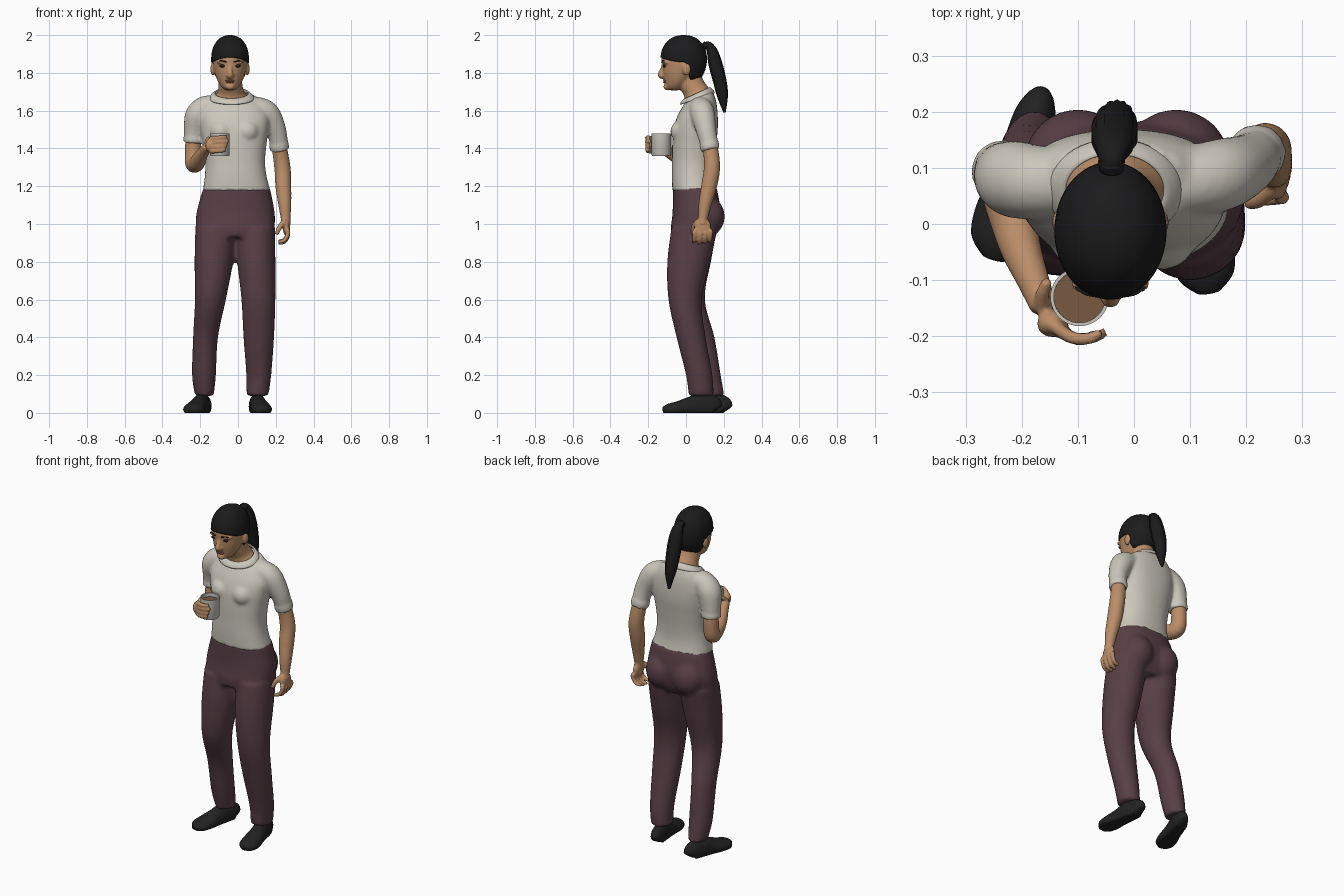
import bpy, bmesh, math
from mathutils import Matrix, Vector

default_cube = bpy.data.objects.get("Cube")
if default_cube:
    bpy.data.objects.remove(default_cube, do_unlink=True)


def material(name, colour):
    mat = bpy.data.materials.new(name)
    mat.use_nodes = True
    mat.diffuse_color = (*colour, 1)
    shader = next(n for n in mat.node_tree.nodes if n.type == 'BSDF_PRINCIPLED')
    shader.inputs["Base Color"].default_value = (*colour, 1)
    shader.inputs["Roughness"].default_value = 0.8
    return mat


SKIN = material("warm skin", (.50, .27, .14))
LIPS = material("lip brown", (.33, .14, .085))
SHIRT = material("off white cloth", (.60, .57, .50))
TROUSERS = material("plum cloth", (.098, .05, .062))
HAIR = material("black hair", (.011, .011, .012))
SHOE = material("black leather", (.016, .016, .017))
MUG = material("grey white ceramic", (.58, .56, .51))
COFFEE = material("coffee brown", (.19, .10, .055))
EYE = material("dark eye", (.02, .014, .012))


def spline(keys, steps):
    """Smoothly interpolate a list of equal-length tuples."""
    pts = [keys[0]] + list(keys) + [keys[-1]]
    out = []
    for a, b, c, d in zip(pts, pts[1:], pts[2:], pts[3:]):
        for i in range(steps):
            t = i / steps
            out.append([q + .5 * t * (r - p + t * (2*p - 5*q + 4*r - s + t * (3*(q - r) + s - p)))
                        for p, q, r, s in zip(a, b, c, d)])
    return out + [list(keys[-1])]


def skin_rings(bm, rings, caps=(True, True)):
    """Bridge rings of points into one shell."""
    rows = [[bm.verts.new(p) for p in ring] for ring in rings]
    for low, high in zip(rows, rows[1:]):
        for i in range(len(low)):
            j = (i + 1) % len(low)
            bm.faces.new((low[i], low[j], high[j], high[i]))
    for row, wanted in zip((rows[0], rows[-1]), caps):
        if wanted:
            bm.faces.new(row)


def angles(count):
    return [math.tau * i / count for i in range(count)]


def power(value, p):
    return math.copysign(abs(value) ** (2 / p), value)


def loft(bm, keys, p=2, steps=5, seg=40):
    """Stack level sections (z, x, y, half width, half depth, tilt)."""
    rings = []
    for z, x, y, rx, ry, tilt in spline(keys, steps):
        ring = []
        for a in angles(seg):
            dy = ry * power(math.sin(a), p)
            ring.append((x + rx * power(math.cos(a), p), y + dy, z + tilt * dy))
        rings.append(ring)
    skin_rings(bm, rings)


def tube(bm, keys, ref=(1, 0, 0), steps=5, seg=20, ridge=0):
    """Sweep sections (x, y, z, radius[, second radius]) along a path."""
    keys = [k if len(k) == 5 else (*k, k[3]) for k in keys]
    path = spline(keys, steps)
    centres = [Vector(k[:3]) for k in path]
    rings = []
    for i, k in enumerate(path):
        tangent = centres[min(i + 1, len(path) - 1)] - centres[max(i - 1, 0)]
        side = tangent.cross(Vector(ref)).normalized()
        up = side.cross(tangent).normalized()
        rings.append([centres[i] + (side * math.cos(a) * k[3] + up * math.sin(a) * k[4])
                      * (1 + ridge * (-1) ** j) for j, a in enumerate(angles(seg))])
    skin_rings(bm, rings)


def blob(bm, centre, radii):
    bmesh.ops.create_uvsphere(bm, u_segments=24, v_segments=16, radius=1,
                              matrix=Matrix.Translation(centre) @ Matrix.Diagonal((*radii, 1)))


def finish(name, bm, mat, voxel=0, relax=4):
    """Turn the shells into an object, fused and relaxed when voxel is set."""
    bmesh.ops.recalc_face_normals(bm, faces=bm.faces)
    mesh = bpy.data.meshes.new(name)
    bm.to_mesh(mesh)
    bm.free()
    mesh.materials.append(mat)
    obj = bpy.data.objects.new(name, mesh)
    bpy.context.collection.objects.link(obj)
    for face in mesh.polygons:
        face.use_smooth = True
    if voxel:
        fuse = obj.modifiers.new("fuse", 'REMESH')
        fuse.mode, fuse.voxel_size, fuse.use_smooth_shade = 'VOXEL', voxel, True
        soft = obj.modifiers.new("soften", 'SMOOTH')
        soft.factor, soft.iterations = .5, relax
    return obj


HX = -.042  # head centre line

# Trousers: hips, seat and two legs
bm = bmesh.new()
loft(bm, [(.93, -.015, .035, .195, .11, 0), (.98, -.015, .045, .208, .125, 0), (1.05, -.013, .055, .208, .127, 0),
          (1.13, -.01, .053, .192, .122, 0), (1.195, -.007, .045, .175, .115, .05)], p=2.3)
for x in (-.1, .075):
    blob(bm, (x, .105, 1.04), (.098, .1, .11))
loft(bm, [(.09, -.178, .14, .05, .064, 0), (.2, -.18, .115, .063, .069, 0), (.4, -.172, .075, .066, .076, 0),
          (.6, -.146, .01, .082, .09, 0), (.8, -.128, .02, .102, .112, 0), (.98, -.118, .045, .108, .122, 0)])
loft(bm, [(.09, .103, .08, .058, .066, 0), (.2, .11, .07, .066, .07, 0), (.4, .11, .027, .081, .077, 0),
          (.6, .108, -.005, .09, .088, 0), (.8, .097, .015, .101, .114, 0), (.98, .09, .045, .106, .122, 0)])
finish("trousers", bm, TROUSERS, .011)

# Shoes: swept from heel to toe, flattened on the ground
for name, heel, toe in (("right_shoe", (-.17, .215), (-.25, -.06)), ("left_shoe", (.09, .16), (.133, -.12))):
    bm = bmesh.new()
    keys = []
    for t, width, height in ((0, .02, .045), (.06, .036, .09), (.3, .042, .105), (.5, .046, .085),
                             (.72, .056, .062), (.9, .05, .048), (1, .022, .03)):
        x, y = (h + (e - h) * t for h, e in zip(heel, toe))
        keys.append((x, y, height * .35, width, height * .65))
    tube(bm, keys, ref=(0, 0, 1), seg=28)
    for v in bm.verts:
        v.co.z = max(v.co.z, 0)
    finish(name, bm, SHOE)

# Shirt: torso, bust, sleeves with cuffs
bm = bmesh.new()
loft(bm, [(1.175, -.007, .045, .179, .117, 0), (1.25, -.012, .037, .164, .112, 0), (1.33, -.015, .038, .158, .112, 0),
          (1.42, -.017, .043, .168, .116, 0), (1.5, -.018, .05, .18, .118, 0), (1.57, -.02, .06, .185, .108, .05),
          (1.63, -.024, .068, .16, .092, .2), (1.672, -.03, .068, .122, .074, .4)], p=2.3)
for x in (-.09, .05):
    blob(bm, (x, -.02, 1.49), (.062, .062, .062))
right_sleeve = [(-.12, .075, 1.62, .06), (-.175, .075, 1.612, .066), (-.213, .08, 1.57, .069),
                (-.23, .09, 1.5, .057), (-.235, .095, 1.43, .05)]
left_sleeve = [(.06, .075, 1.615, .06), (.12, .08, 1.605, .064), (.163, .09, 1.575, .064),
               (.204, .108, 1.49, .053), (.222, .13, 1.39, .046)]
for sleeve in (right_sleeve, left_sleeve):
    tube(bm, sleeve, ref=(0, 1, 0))
    end, above = Vector(sleeve[-1][:3]), Vector(sleeve[-2][:3])
    cuff = end + (above - end) * .35
    tube(bm, [(*cuff, sleeve[-1][3] + .007), (*end, sleeve[-1][3] + .005)], ref=(0, 1, 0))
finish("shirt", bm, SHIRT, .009, 5)

# Collar band following the tilted neckline
bm = bmesh.new()
rings = []
for a in angles(48):
    c, s = math.cos(a), math.sin(a)
    rings.append([(-.034 + c * (.104 + .017 * math.cos(b)), .06 + s * (.078 + .014 * math.cos(b)),
                   1.678 + .03 * s - .014 * math.cos(b) + .009 * math.sin(b)) for b in angles(10)])
skin_rings(bm, rings + rings[:1], (False, False))
bmesh.ops.remove_doubles(bm, verts=bm.verts, dist=.0001)
finish("collar", bm, SHIRT)

# Head: skull, jaw, neck, nose and ears
bm = bmesh.new()
loft(bm, [(1.708, HX, -.062, .024, .026, 0), (1.725, HX, -.056, .045, .05, 0), (1.755, HX, -.044, .064, .07, 0),
          (1.79, HX, -.03, .078, .092, 0), (1.83, HX, -.022, .087, .104, 0), (1.87, HX, -.018, .09, .112, 0),
          (1.92, HX, -.018, .085, .105, 0), (1.96, HX, -.016, .066, .083, 0), (1.985, HX, -.014, .035, .045, 0)])
loft(bm, [(1.62, -.034, .062, .1, .08, .3), (1.665, -.035, .062, .092, .068, .4), (1.7, -.037, .055, .07, .066, .3),
          (1.74, -.04, .03, .063, .066, .2), (1.8, HX, .01, .06, .066, 0)])
tube(bm, [(HX, -.118, 1.845, .009), (HX, -.128, 1.815, .011), (HX, -.133, 1.79, .017), (HX, -.12, 1.775, .012)])
for side in (-1, 1):
    blob(bm, (HX + side * .013, -.125, 1.785), (.01, .012, .009))
    blob(bm, (HX + side * .042, -.105, 1.856), (.03, .02, .009))
    blob(bm, (HX + side * .091, .003, 1.82), (.013, .022, .034))
blob(bm, (HX, -.098, 1.727), (.026, .022, .018))
finish("head_and_neck", bm, SKIN, .006, 3)

# Facial details
for side, label in ((-1, "right"), (1, "left")):
    bm = bmesh.new()
    blob(bm, (HX + side * .04, -.115, 1.837), (.016, .008, .008))
    finish(label + "_eye", bm, EYE)
    bm = bmesh.new()
    tube(bm, [(HX + side * x, y, z, .0035) for x, y, z in
              ((.02, -.128, 1.857), (.045, -.123, 1.864), (.064, -.108, 1.857))], ref=(0, 0, 1))
    finish(label + "_eyebrow", bm, HAIR)
bm = bmesh.new()
blob(bm, (HX, -.111, 1.759), (.026, .01, .005))
blob(bm, (HX, -.111, 1.751), (.022, .01, .006))
finish("lips", bm, LIPS)

# Hair cap: dome whose hairline drops behind the ears
bm = bmesh.new()
rings = []
for row in range(20):
    ring = []
    for a in angles(64):
        c, s = math.cos(a), math.sin(a)
        f = min(max((.4 - s) / .35, 0), 1)
        edge = 1.765 + .092 * f * f * (3 - 2 * f) + .025 * max(-s, 0) ** 2
        z = edge + (2 - edge) * math.sin(row / 19 * .97 * math.pi / 2)
        if z > 1.87:
            r = (1 - ((z - 1.87) / .13) ** 2.2) ** (1 / 2.2)
        else:
            r = 1 - ((1.87 - z) / .2) ** 2
        ring.append((HX + .1 * r * c, -.012 + .123 * r * s, z))
    rings.append(ring)
skin_rings(bm, rings, (False, True))
cap = finish("hair_cap", bm, HAIR)
shell = cap.modifiers.new("thickness", 'SOLIDIFY')
shell.thickness, shell.offset = .012, -1

# Ponytail with ridged strands, and its tie
bm = bmesh.new()
tube(bm, [(-.04, .085, 1.93, .016, .018), (-.04, .115, 1.948, .018, .022), (-.037, .138, 1.915, .027, .033),
          (-.035, .155, 1.85, .035, .04), (-.034, .178, 1.76, .034, .038), (-.03, .193, 1.68, .028, .028),
          (-.03, .204, 1.59, .006, .008)], ridge=.05, seg=28)
finish("ponytail", bm, HAIR)
bm = bmesh.new()
tube(bm, [(-.04, .098, 1.938, .022), (-.04, .112, 1.947, .024)])
finish("hair_tie", bm, HAIR)

# Left arm, hanging with relaxed curled fingers
bm = bmesh.new()
tube(bm, [(.205, .11, 1.48, .04), (.223, .132, 1.38, .041), (.236, .137, 1.29, .043), (.24, .122, 1.2, .042),
          (.248, .1, 1.1, .034), (.252, .09, 1.03, .026), (.255, .088, 1.0, .026)])
blob(bm, (.256, .088, .985), (.02, .045, .048))
for i in range(4):
    y, drop = .047 + i * .028, .008 * abs(i - 1.3)
    tube(bm, [(.262, y, .97, .013), (.264, y, .935 + drop, .012), (.245, y - .004, .903 + drop, .011),
              (.212, y - .008, .895 + drop, .009)], ref=(0, 1, 0), seg=12)
tube(bm, [(.248, .065, 1.015, .016), (.222, .042, .985, .014), (.204, .036, .945, .011)], seg=12)
finish("left_arm", bm, SKIN, .006, 3)

# Right arm, bent forward with the hand around the mug
bm = bmesh.new()
tube(bm, [(-.234, .095, 1.5, .042), (-.238, .1, 1.39, .043), (-.236, .085, 1.32, .044), (-.218, .02, 1.322, .043),
          (-.203, -.04, 1.35, .037), (-.18, -.1, 1.385, .029), (-.16, -.15, 1.41, .024)])
blob(bm, (-.145, -.178, 1.418), (.028, .024, .038))
for i in range(4):
    z, reach = 1.387 + i * .023, -.055 + .008 * abs(i - 2)
    tube(bm, [(-.145, -.18, z - .003, .013), (-.112, -.202, z, .012), (-.08, -.204, z + .003, .011),
              (-reach - .105, -.193, z + .005, .009)], ref=(0, 0, 1), seg=12)
tube(bm, [(-.165, -.15, 1.415, .016), (-.163, -.125, 1.44, .013), (-.153, -.1, 1.458, .01)], ref=(0, 0, 1), seg=12)
finish("right_arm", bm, SKIN, .006, 3)

# Mug and coffee
MX, MY = -.097, -.13
bm = bmesh.new()
loft(bm, [(z, MX, MY, r, r, 0) for r, z in ((.049, 1.36), (.052, 1.366), (.052, 1.48), (.046, 1.48), (.045, 1.375))],
     steps=1)
finish("mug", bm, MUG)
bm = bmesh.new()
loft(bm, [(z, MX, MY, .0462, .0462, 0) for z in (1.45, 1.458)], steps=1)
finish("coffee", bm, COFFEE)
for name in ("mug", "coffee"):
    obj = bpy.data.objects[name]
    bpy.ops.object.select_all(action='DESELECT')
    obj.select_set(True)
    bpy.context.view_layer.objects.active = obj
    bpy.ops.object.shade_smooth_by_angle(angle=math.radians(40))
